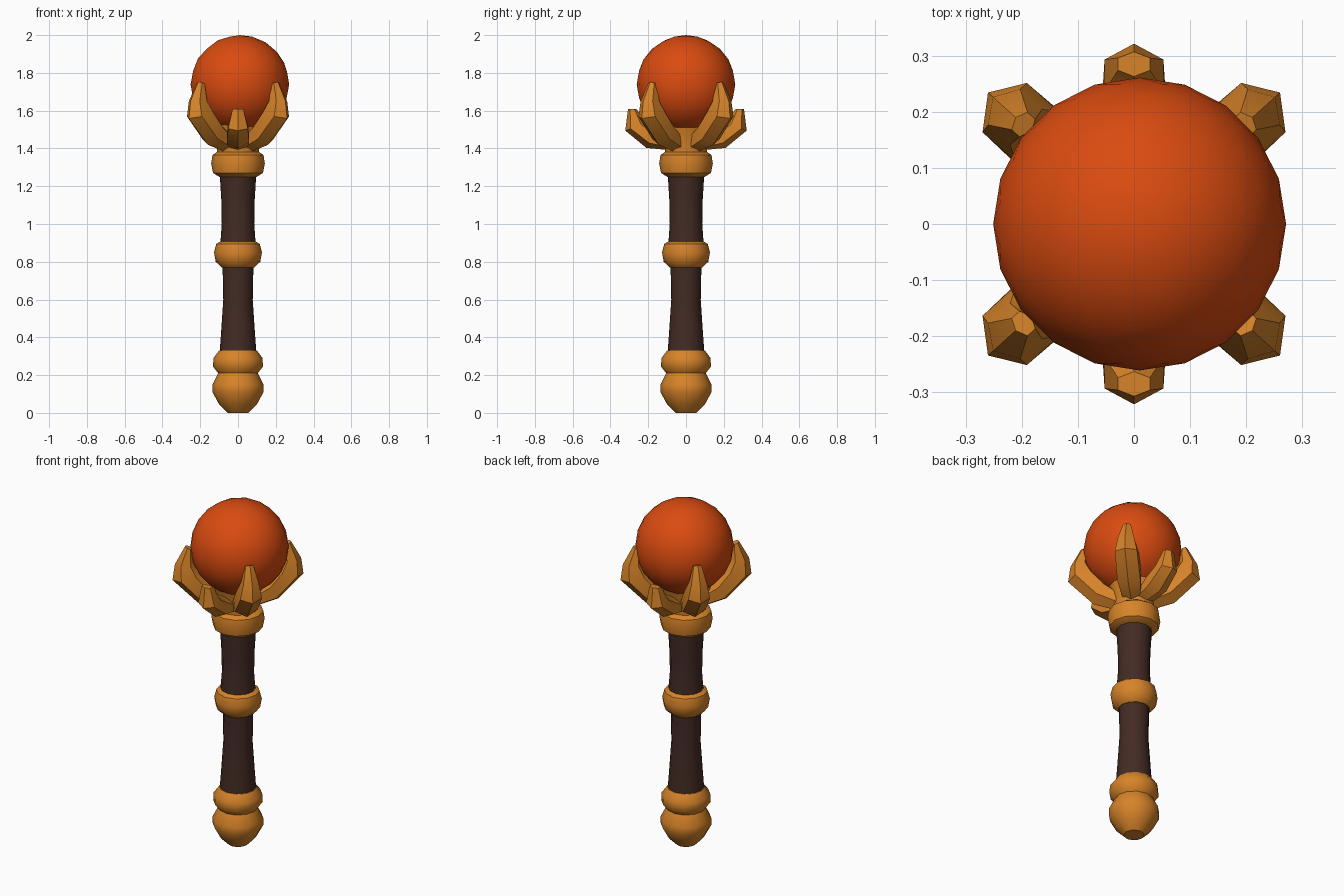
import bpy, bmesh, math
from mathutils import Vector

if "Cube" in bpy.data.objects:
    bpy.data.objects.remove(bpy.data.objects["Cube"])


def material(name, rgb):
    m = bpy.data.materials.new(name)
    m.diffuse_color = (*rgb, 1)
    m.use_nodes = True
    m.node_tree.nodes["Principled BSDF"].inputs["Base Color"].default_value = m.diffuse_color
    return m


GOLD = material("gold", (0.68, 0.23, 0.022))
WOOD = material("dark wood", (0.056, 0.024, 0.017))
ORANGE = material("orange gem", (0.70, 0.07, 0.005))


def finish(name, bm, mat, angle=40):
    bmesh.ops.recalc_face_normals(bm, faces=bm.faces[:])
    me = bpy.data.meshes.new(name)
    bm.to_mesh(me)
    bm.free()
    me.materials.append(mat)
    ob = bpy.data.objects.new(name, me)
    bpy.context.collection.objects.link(ob)
    bpy.ops.object.select_all(action='DESELECT')
    ob.select_set(True)
    bpy.context.view_layer.objects.active = ob
    bpy.ops.object.shade_smooth_by_angle(angle=math.radians(angle))
    return ob


def skin(bm, rings):
    """Join rings of points into a closed tube."""
    loops = [[bm.verts.new(p) for p in r] for r in rings]
    n = len(loops[0])
    for a, b in zip(loops, loops[1:]):
        for i in range(n):
            j = (i + 1) % n
            bm.faces.new((a[i], a[j], b[j], b[i]))
    bm.faces.new(loops[0])
    bm.faces.new(loops[-1])


def lathe(name, profile, mat, sides=12):
    bm = bmesh.new()
    skin(bm, [[(r * math.cos(math.tau * i / sides), r * math.sin(math.tau * i / sides), z)
               for i in range(sides)] for r, z in profile])
    return finish(name, bm, mat)


def claw(name, path, direction):
    """Six-sided tapered prong; path rows are radius, z, half depth, half width, tilt."""
    out = Vector((math.cos(direction), math.sin(direction), 0))
    side = Vector((-out.y, out.x, 0))
    up = Vector((0, 0, 1))
    rings = []
    for r, z, depth, width, tilt in path:
        t = math.radians(tilt)
        normal = out * math.cos(t) - up * math.sin(t)
        centre = out * r + up * z
        rings.append([centre + normal * depth * math.cos(math.tau * i / 6)
                      + side * width * math.sin(math.tau * i / 6) * 1.1 for i in range(6)])
    bm = bmesh.new()
    skin(bm, rings)
    return finish(name, bm, GOLD, 30)


# Handle: pommel, shaft and rings
lathe("pommel", [(0.055, 0), (0.10, 0.045), (0.135, 0.11), (0.135, 0.15), (0.105, 0.21),
                 (0.132, 0.245), (0.13, 0.29), (0.10, 0.33)], GOLD)
lathe("lower_shaft", [(0.098, 0.31), (0.09, 0.42), (0.078, 0.60), (0.082, 0.79)], WOOD)
lathe("middle_ring", [(0.085, 0.77), (0.118, 0.80), (0.127, 0.85), (0.115, 0.895),
                      (0.085, 0.912)], GOLD)
lathe("upper_shaft", [(0.094, 0.89), (0.086, 1.0), (0.088, 1.12), (0.097, 1.27)], WOOD)
lathe("collar", [(0.10, 1.25), (0.132, 1.27), (0.142, 1.32), (0.135, 1.365), (0.105, 1.385)], GOLD)
lathe("cup", [(0.11, 1.37), (0.11, 1.43), (0.14, 1.53)], GOLD)

# Gem
bm = bmesh.new()
bmesh.ops.create_icosphere(bm, subdivisions=3, radius=0.261)
bmesh.ops.translate(bm, verts=bm.verts[:], vec=(0.01, 0, 1.739))
finish("gem", bm, ORANGE)

# Four tall diagonal claws and two short ones at front and back
TALL = [(0.08, 1.43, 0.05, 0.05, 75), (0.18, 1.48, 0.07, 0.065, 60),
        (0.27, 1.58, 0.083, 0.062, 15), (0.285, 1.65, 0.053, 0.045, 0),
        (0.265, 1.745, 0.02, 0.022, -20)]
SHORT = [(0.08, 1.42, 0.03, 0.05, 75), (0.18, 1.455, 0.06, 0.062, 60),
         (0.265, 1.515, 0.06, 0.055, 20), (0.285, 1.61, 0.022, 0.03, 0)]
for i, deg in enumerate((42, 138, 222, 318)):
    claw(f"tall_claw_{i + 1}", TALL, math.radians(deg))
for label, deg in (("back", 90), ("front", 270)):
    claw(f"short_claw_{label}", SHORT, math.radians(deg))
